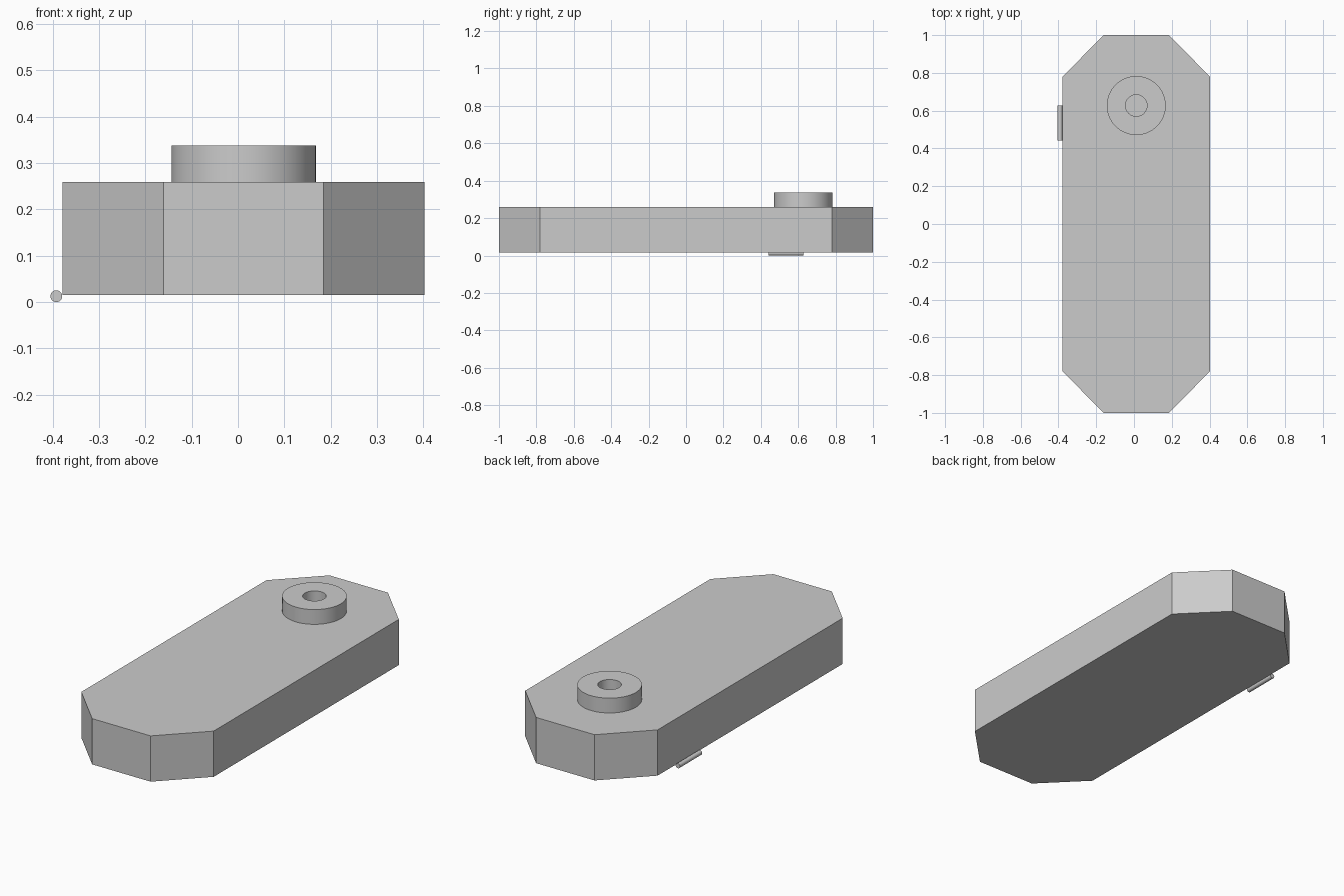
import bpy
import bmesh
import math

cube = bpy.data.objects.get("Cube")
if cube:
    bpy.data.objects.remove(cube, do_unlink=True)

# One plain grey for every part
GREY = (0.6, 0.6, 0.6, 1.0)
grey = bpy.data.materials.new("light_grey")
grey.diffuse_color = GREY
grey.use_nodes = True
grey.node_tree.nodes["Principled BSDF"].inputs["Base Color"].default_value = GREY

CENTRE_X = 0.012
BODY_BOTTOM, BODY_TOP = 0.015, 0.259


def finish(name, bm, smooth=False):
    bmesh.ops.recalc_face_normals(bm, faces=bm.faces)
    mesh = bpy.data.meshes.new(name)
    bm.to_mesh(mesh)
    bm.free()
    mesh.materials.append(grey)
    obj = bpy.data.objects.new(name, mesh)
    bpy.context.collection.objects.link(obj)
    if smooth:
        bpy.ops.object.select_all(action="DESELECT")
        obj.select_set(True)
        bpy.context.view_layer.objects.active = obj
        bpy.ops.object.shade_smooth_by_angle(angle=math.radians(30))
    return obj


# Long flat body with four chamfered corners
half_width, half_length = 0.3905, 1.0
end_half, side_half = 0.1725, 0.78
quarter = [(half_width, side_half), (end_half, half_length)]
outline = quarter + [(-x, y) for x, y in reversed(quarter)]
outline += [(-x, -y) for x, y in outline]
bm = bmesh.new()
base = bm.faces.new([bm.verts.new((x, y, 0)) for x, y in outline])
top = bmesh.ops.extrude_face_region(bm, geom=[base])["geom"]
bmesh.ops.translate(bm, vec=(0, 0, BODY_TOP - BODY_BOTTOM),
                    verts=[v for v in top if isinstance(v, bmesh.types.BMVert)])
body = finish("body", bm)
body.location = (CENTRE_X, 0, BODY_BOTTOM)

# Round collar with a central hole, spun from a rectangular section
outer, inner, height = 0.156, 0.057, 0.079
section = [(inner, 0), (outer, 0), (outer, height), (inner, height)]
bm = bmesh.new()
verts = [bm.verts.new((x, 0, z)) for x, z in section]
edges = [bm.edges.new((verts[i], verts[(i + 1) % 4])) for i in range(4)]
bmesh.ops.spin(bm, geom=verts + edges, cent=(0, 0, 0), axis=(0, 0, 1),
               angle=math.tau, steps=64, use_merge=True)
bmesh.ops.remove_doubles(bm, verts=bm.verts, dist=0.0001)
collar = finish("collar", bm, smooth=True)
collar.location = (CENTRE_X, 0.627, BODY_TOP)

# Thin pin lying along the lower right edge
bm = bmesh.new()
bmesh.ops.create_cone(bm, cap_ends=True, segments=32, radius1=0.0127,
                      radius2=0.0127, depth=0.187)
pin = finish("side_pin", bm, smooth=True)
pin.rotation_euler.x = math.pi / 2
pin.location = (-0.392, 0.535, 0.0127)
